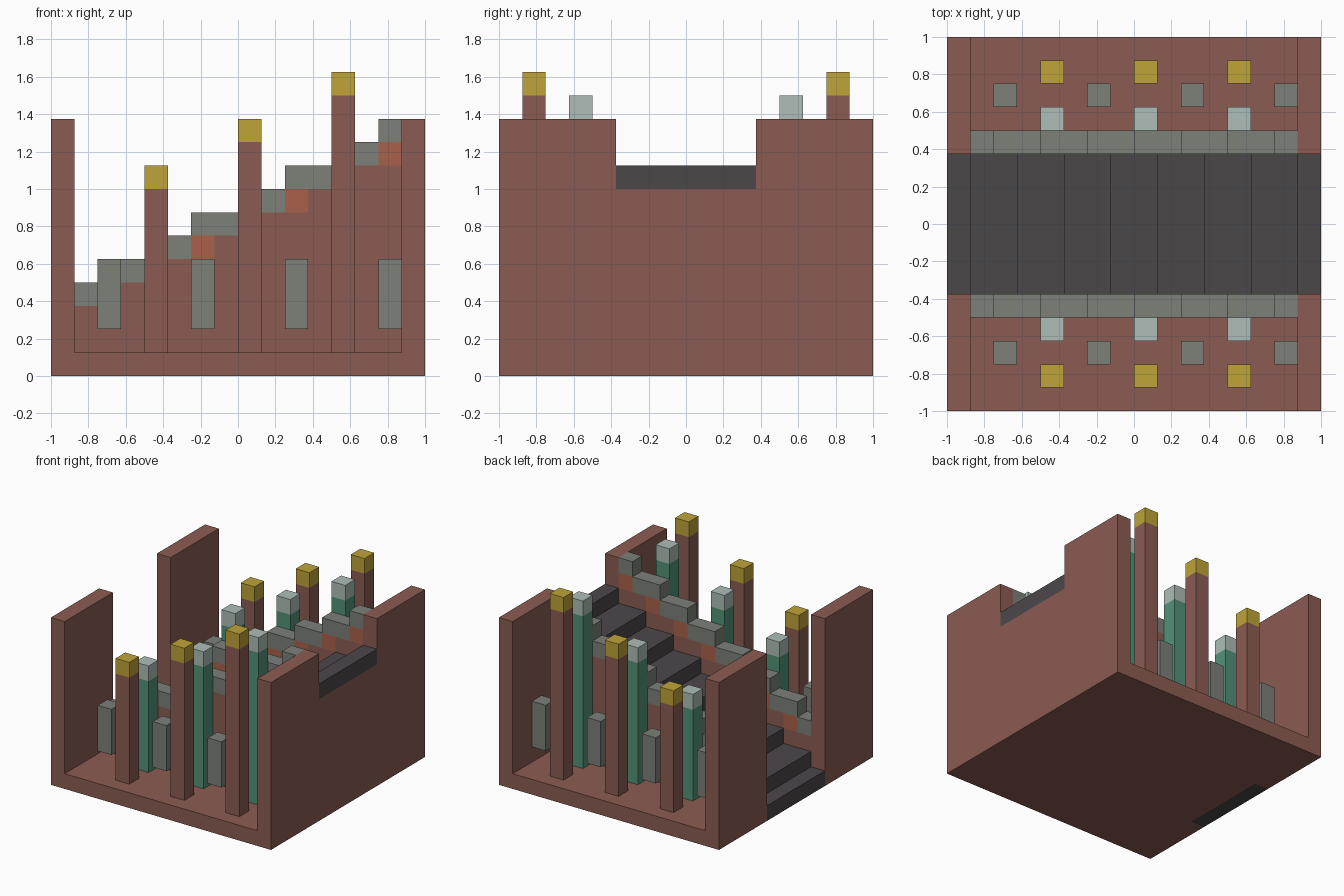
import bpy
import bmesh

if "Cube" in bpy.data.objects:
    bpy.data.objects.remove(bpy.data.objects["Cube"], do_unlink=True)

U = 0.125  # block size; all positions below count blocks


def material(name, rgb):
    linear = [((c / 255 + 0.055) / 1.055) ** 2.4 for c in rgb] + [1]
    mat = bpy.data.materials.new(name)
    mat.use_nodes = True
    mat.diffuse_color = linear
    mat.node_tree.nodes["Principled BSDF"].inputs["Base Color"].default_value = linear
    return mat


brown = material("red_brown", (139, 92, 82))
dark = material("charcoal", (75, 71, 74))
grey = material("stone_grey", (125, 128, 121))
rust = material("rust_orange", (168, 97, 74))
gold = material("gold", (191, 163, 56))
green = material("sea_green", (82, 146, 120))
pale = material("pale_mint", (173, 190, 183))


def finish(name, bm, mat):
    mesh = bpy.data.meshes.new(name)
    bmesh.ops.recalc_face_normals(bm, faces=bm.faces)
    bm.to_mesh(mesh)
    bm.free()
    mesh.materials.append(mat)
    obj = bpy.data.objects.new(name, mesh)
    bpy.context.collection.objects.link(obj)
    return obj


def box(name, x, y, z, mat):
    """Block spanning the (low, high) pairs x, y and z."""
    bm = bmesh.new()
    bmesh.ops.create_cube(bm, size=1)
    for v in bm.verts:
        v.co = [U * (a + (b - a) * (c + 0.5)) for c, (a, b) in zip(v.co, (x, y, z))]
    return finish(name, bm, mat)


def prism(name, profile, y, mat):
    """Side profile in x and z, extruded along y."""
    bm = bmesh.new()
    face = bm.faces.new([bm.verts.new((U * px, U * y[0], U * pz)) for px, pz in profile])
    ext = bmesh.ops.extrude_face_region(bm, geom=[face])["geom"]
    moved = [g for g in ext if isinstance(g, bmesh.types.BMVert)]
    bmesh.ops.translate(bm, verts=moved, vec=(0, U * (y[1] - y[0]), 0))
    return finish(name, bm, mat)


def stair_profile(spans, bottom):
    """Closed outline under a list of (x start, x end, top) steps."""
    points = [(spans[0][0], bottom)]
    for a, b, top in spans:
        points += [(a, top), (b, top)]
    return points + [(spans[-1][1], bottom)]


# Floor slab and the filling below the stairs
box("floor", (-7, 8), (-8, 8), (0, 1), brown)
steps = [(max(2 * i - 9, -8), min(2 * i - 7, 8), i) for i in range(9)]
prism("stair_core", stair_profile(steps[2:], 1), (-3, 3), brown)

# Stair treads
for a, b, z in steps:
    box(f"stair_tread_{z}", (a, b), (-3, 3), (z, z + 1), dark)

# Rail spans: two blocks long, one block higher each time
rails = [(max(2 * i - 8, -7), min(2 * i - 6, 7), i + 3) for i in range(8)]

for side, label in ((-1, "front"), (1, "back")):
    def depth(near, far):
        return tuple(sorted((side * near, side * far)))

    # End walls beside the stairs
    for x, end in ((-8, "right"), (7, "left")):
        box(f"{label}_{end}_end_wall", (x, x + 1), depth(3, 8), (0, 11), brown)

    # Stepped side wall with rust blocks and grey rail on top
    wall = []
    for i, (a, b, z) in enumerate(rails):
        if i == 0:
            wall.append((a, b, z))
        else:
            wall.append((a, a + 1, z - 1))
            if b > a + 1:
                wall.append((a + 1, b, z))
            box(f"{label}_rust_block_{i}", (a, a + 1), depth(3, 4), (z - 1, z), rust)
        box(f"{label}_rail_{i}", (a, b), depth(3, 4), (z, z + 1), grey)
    prism(f"{label}_side_wall", stair_profile(wall, 1), depth(3, 4), brown)

    # Paired tall columns with caps
    for i, x in enumerate((-4, 0, 4)):
        span, top = (x, x + 1), 8 + 2 * i
        box(f"{label}_outer_column_{i}", span, depth(6, 7), (1, top), brown)
        box(f"{label}_outer_cap_{i}", span, depth(6, 7), (top, top + 1), gold)
        box(f"{label}_inner_column_{i}", span, depth(4, 5), (1, top - 1), green)
        box(f"{label}_inner_cap_{i}", span, depth(4, 5), (top - 1, top), pale)

    # Short raised stone blocks between the columns
    for i, x in enumerate((-6, -2, 2, 6)):
        box(f"{label}_stone_block_{i}", (x, x + 1), depth(5, 6), (2, 5), grey)
